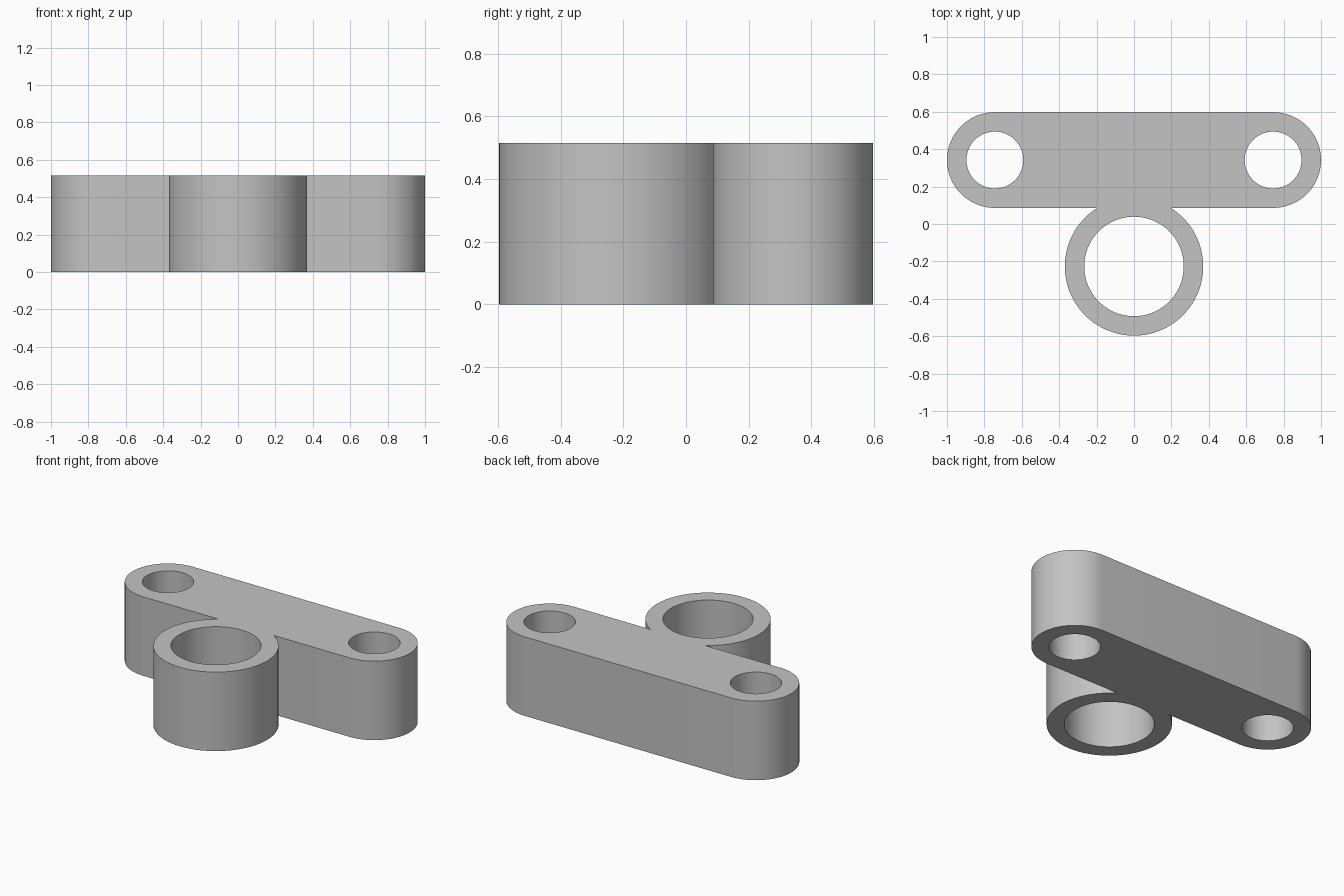
import bpy, bmesh
from math import sin, cos, pi, asin

default = bpy.data.objects.get("Cube")
if default:
    bpy.data.objects.remove(default, do_unlink=True)

HEIGHT = 0.515
BAR_X, BAR_Y, BAR_R, BOLT_R = 0.744, 0.342, 0.256, 0.152
RING_Y, RING_R, BORE_R = -0.227, 0.37, 0.266


def arc(cx, cy, r, start, end, steps):
    """Points along an arc, both ends included."""
    angles = [start + (end - start) * i / steps for i in range(steps + 1)]
    return [(cx + r * cos(a), cy + r * sin(a)) for a in angles]


def circle(cx, cy, r, steps=64):
    return arc(cx, cy, r, 0, 2 * pi, steps)[:-1]


# Outline: rounded bar ends plus the ring arc that meets the bar's front edge
meet = asin((BAR_Y - BAR_R - RING_Y) / RING_R)
outline = (arc(BAR_X, BAR_Y, BAR_R, -pi / 2, pi / 2, 32)
           + arc(-BAR_X, BAR_Y, BAR_R, pi / 2, 3 * pi / 2, 32)
           + arc(0, RING_Y, RING_R, pi - meet, 2 * pi + meet, 56))

# Bolt holes at the bar ends and the large bore in the ring
holes = [circle(side * BAR_X, BAR_Y, BOLT_R) for side in (-1, 1)]
holes.append(circle(0, RING_Y, BORE_R, 80))

bm = bmesh.new()
for loop in [outline] + holes:
    verts = [bm.verts.new((x, y, 0)) for x, y in loop]
    for i, v in enumerate(verts):
        bm.edges.new((verts[i - 1], v))
bmesh.ops.triangle_fill(bm, use_beauty=True, edges=bm.edges[:], normal=(0, 0, 1))

# Extrude the flat plate to full height
top = bmesh.ops.extrude_face_region(bm, geom=bm.faces[:], use_keep_orig=True)["geom"]
bmesh.ops.translate(bm, vec=(0, 0, HEIGHT),
                    verts=[g for g in top if isinstance(g, bmesh.types.BMVert)])
bmesh.ops.recalc_face_normals(bm, faces=bm.faces[:])

mesh = bpy.data.meshes.new("bracket")
bm.to_mesh(mesh)
bm.free()
bracket = bpy.data.objects.new("bracket", mesh)
bpy.context.collection.objects.link(bracket)

# Plain grey material
grey = bpy.data.materials.new("plain grey")
grey.use_nodes = True
colour = (0.55, 0.55, 0.55, 1)
grey.diffuse_color = colour
grey.node_tree.nodes["Principled BSDF"].inputs["Base Color"].default_value = colour
mesh.materials.append(grey)

# Smooth walls, sharp rims
bpy.ops.object.select_all(action="DESELECT")
bracket.select_set(True)
bpy.context.view_layer.objects.active = bracket
bpy.ops.object.shade_smooth_by_angle(angle=pi / 6)
